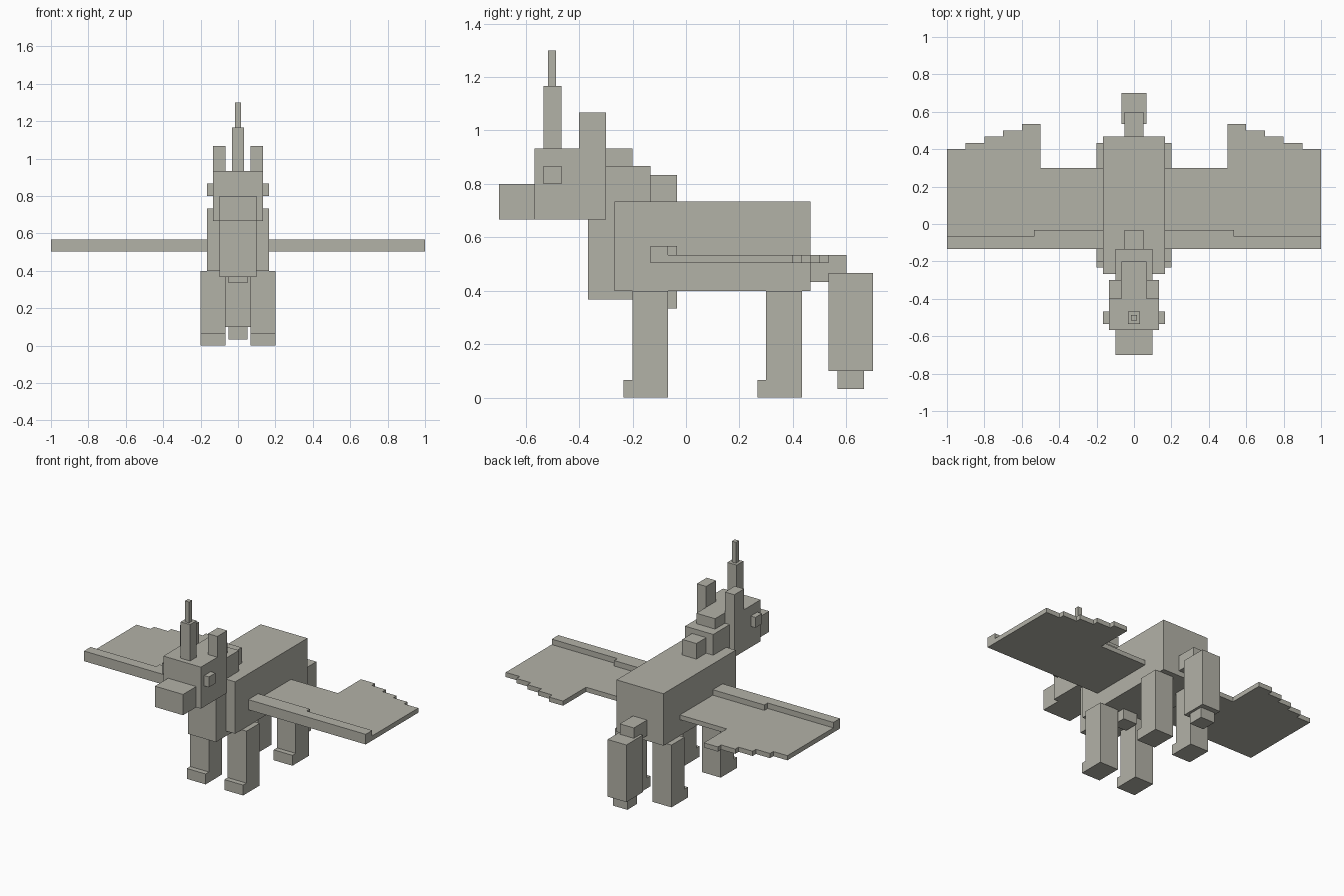
import bpy
import bmesh
from mathutils import Vector

U = 1 / 30  # one block unit

cube = bpy.data.objects.get("Cube")
if cube:
    bpy.data.objects.remove(cube, do_unlink=True)

stone = bpy.data.materials.new("warm_grey")
stone.use_nodes = True
colour = (0.45, 0.445, 0.39, 1)
stone.diffuse_color = colour
stone.node_tree.nodes["Principled BSDF"].inputs["Base Color"].default_value = colour


def prism(name, outline, axis, low, high):
    """Extrude a flat outline along x or z, in block units."""
    bm = bmesh.new()
    if axis == "x":
        points = [Vector((low, a, b)) for a, b in outline]
        step = Vector((high - low, 0, 0))
    else:
        points = [Vector((a, b, low)) for a, b in outline]
        step = Vector((0, 0, high - low))
    face = bm.faces.new([bm.verts.new(p * U) for p in points])
    new = bmesh.ops.extrude_face_region(bm, geom=[face])["geom"]
    verts = [v for v in new if isinstance(v, bmesh.types.BMVert)]
    bmesh.ops.translate(bm, verts=verts, vec=step * U)
    bmesh.ops.recalc_face_normals(bm, faces=bm.faces)
    mesh = bpy.data.meshes.new(name)
    bm.to_mesh(mesh)
    bm.free()
    mesh.materials.append(stone)
    obj = bpy.data.objects.new(name, mesh)
    bpy.context.collection.objects.link(obj)
    return obj


def box(name, x, y, z):
    """Box from ranges; a single x number means centred half width."""
    x0, x1 = x if isinstance(x, tuple) else (-x, x)
    rect = [(x0, y[0]), (x1, y[0]), (x1, y[1]), (x0, y[1])]
    return prism(name, rect, "z", *z)


def mirror(obj):
    """Repeat a left part on the right side."""
    pivot = bpy.data.objects.get("mirror_centre")
    if not pivot:
        pivot = bpy.data.objects.new("mirror_centre", None)
        pivot.hide_render = True
        bpy.context.collection.objects.link(pivot)
    mod = obj.modifiers.new("mirror", "MIRROR")
    mod.use_axis[0] = True
    mod.use_mirror_merge = False
    mod.mirror_object = pivot


# Trunk and neck
box("body", 5, (-8, 14), (12, 22))
box("neck", 3, (-11, -4), (11, 26))
box("belly_block", 1.5, (-4, -1), (10, 12))

# Head
box("head", 4, (-17, -9), (20, 28))
box("muzzle", 3, (-21, -17), (20, 24))
box("horn_base", 1, (-16, -14), (28, 35))
box("horn_tip", 0.45, (-15.5, -14.6), (35, 39))
mirror(box("ears", (2, 4), (-12, -9), (28, 32)))
mirror(box("eyes", (4, 5), (-16, -14), (24, 26)))

# Mane
box("mane_upper", 2, (-9, -6), (26, 28))
box("mane_lower", 1.5, (-4, -1), (22, 25))

# Legs with a toe step at the front
for name, y in (("front_legs", -6), ("hind_legs", 9)):
    side = [(y - 1, 0), (y + 4, 0), (y + 4, 12), (y, 12), (y, 2), (y - 1, 2)]
    mirror(prism(name, side, "x", 2, 6))

# Tail
box("tail_root", 1.5, (14, 18), (13, 16))
box("tail", 2, (16, 21), (3, 14))
box("tail_tip", 1.5, (17, 20), (1, 3))

# Wings: stepped trailing edge, raised leading edge
feathers = [(5, -4), (30, -4)]
for i in range(5):
    feathers += [(30 - 3 * i, 12 + i), (27 - 3 * i, 12 + i)]
feathers += [(15, 9), (5, 9)]
mirror(prism("wing_feathers", feathers, "z", 15.1, 16))
arm = [(5, -4), (30, -4), (30, -2), (16, -2), (16, -1), (5, -1)]
mirror(prism("wing_arms", arm, "z", 16, 17.05))
